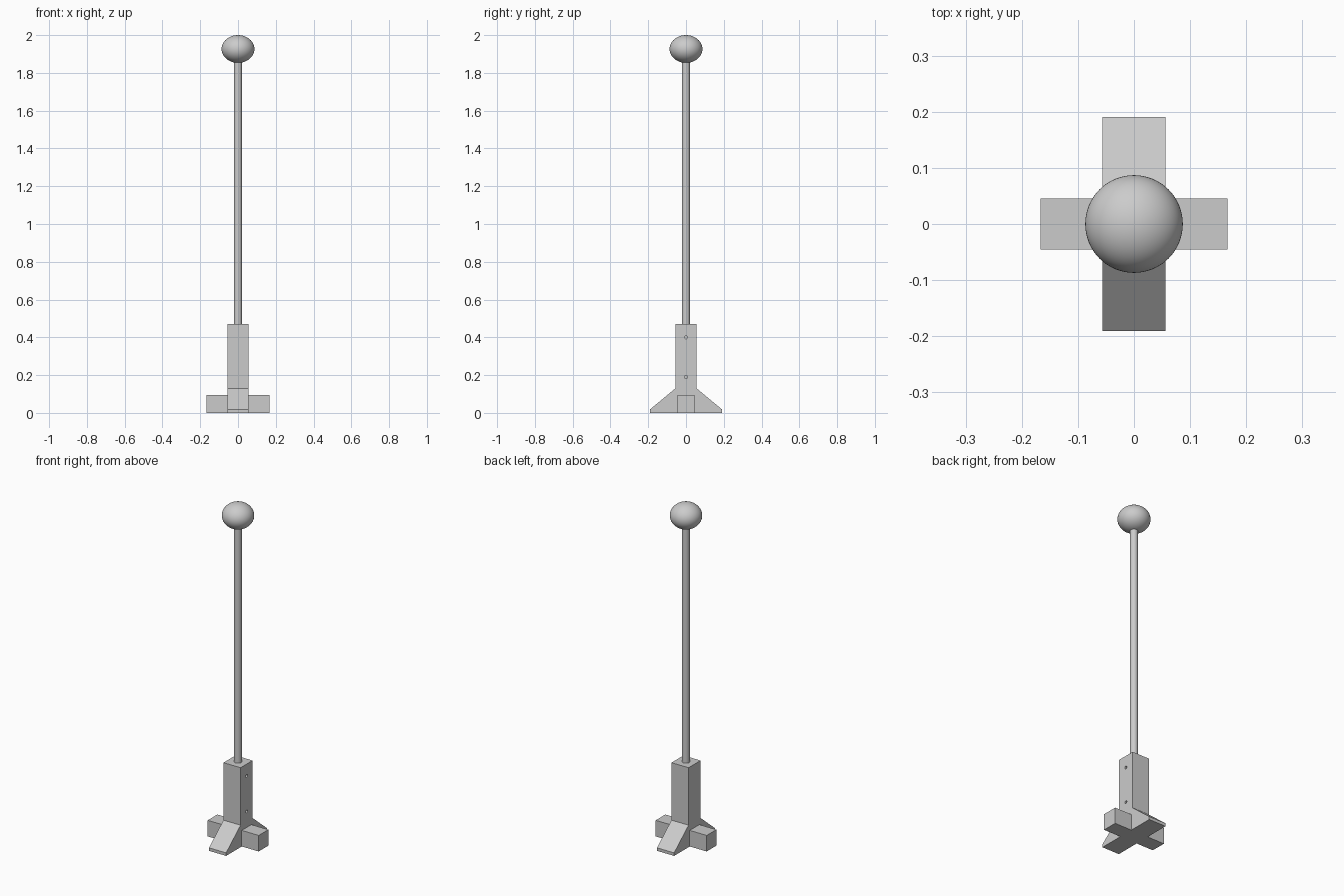
import bpy
import bmesh
import math

old = bpy.data.objects.get("Cube")
if old:
    bpy.data.objects.remove(old, do_unlink=True)

GREY = (0.6, 0.6, 0.6, 1.0)
grey = bpy.data.materials.new("light_grey")
grey.use_nodes = True
grey.diffuse_color = GREY
grey.node_tree.nodes["Principled BSDF"].inputs["Base Color"].default_value = GREY

POST = 0.056      # half width of the post
POST_TOP = 0.47
ROD = 0.021


def finish(obj, name, smooth=False):
    obj.name = name
    obj.data.materials.append(grey)
    if smooth:
        bpy.ops.object.shade_smooth_by_angle(angle=math.radians(40))
    return obj


def cylinder(name, radius, start, end, axis="Z", smooth=True):
    mid, depth = (start[0] + end[0]) / 2, end[0] - start[0]
    loc = (0, 0, mid) if axis == "Z" else (mid, 0, start[1])
    rot = (0, 0, 0) if axis == "Z" else (0, math.pi / 2, 0)
    bpy.ops.mesh.primitive_cylinder_add(vertices=48, radius=radius, depth=depth,
                                        location=loc, rotation=rot)
    return finish(bpy.context.object, name, smooth)


def extrude_profile(name, points, half_width):
    """Extrude a closed (y, z) outline along x."""
    bm = bmesh.new()
    face = bm.faces.new([bm.verts.new((-half_width, y, z)) for y, z in points])
    out = bmesh.ops.extrude_face_region(bm, geom=[face])
    verts = [v for v in out["geom"] if isinstance(v, bmesh.types.BMVert)]
    bmesh.ops.translate(bm, verts=verts, vec=(2 * half_width, 0, 0))
    bmesh.ops.recalc_face_normals(bm, faces=bm.faces)
    mesh = bpy.data.meshes.new(name)
    bm.to_mesh(mesh)
    bm.free()
    obj = bpy.data.objects.new(name, mesh)
    bpy.context.collection.objects.link(obj)
    return finish(obj, name)


# Post with sloped front and back feet
right_side = [(0.191, 0), (0.191, 0.018), (POST, 0.13), (POST, POST_TOP)]
left_side = [(-y, z) for y, z in reversed(right_side)]
post = extrude_profile("post_and_sloped_feet", right_side + left_side, POST)

# Two blind screw holes in one side of the post
for i, z in enumerate((0.19, 0.40)):
    cutter = cylinder(f"screw_hole_cutter_{i + 1}", 0.008, (ROD, z), (POST + 0.02, z), "X", False)
    cutter.hide_render = True
    cutter.hide_viewport = True
    cutter.display_type = "WIRE"
    cut = post.modifiers.new(f"screw_hole_{i + 1}", "BOOLEAN")
    cut.operation = "DIFFERENCE"
    cut.solver = "EXACT"
    cut.object = cutter

# Square side feet
for name, side in (("left_foot", 1), ("right_foot", -1)):
    block = [(-0.045, 0), (0.045, 0), (0.045, 0.095), (-0.045, 0.095)]
    foot = extrude_profile(name, block, (0.167 - POST) / 2)
    foot.location.x = side * (0.167 + POST) / 2

# Rod
cylinder("rod", ROD, (POST_TOP, 0), (1.87, 0))

# Slightly flattened ball
bpy.ops.mesh.primitive_uv_sphere_add(segments=64, ring_count=32, radius=1,
                                     location=(0, 0, 1.9265))
ball = bpy.context.object
ball.scale = (0.087, 0.087, 0.0735)
bpy.ops.object.transform_apply(location=False, rotation=False, scale=True)
finish(ball, "ball", True)
